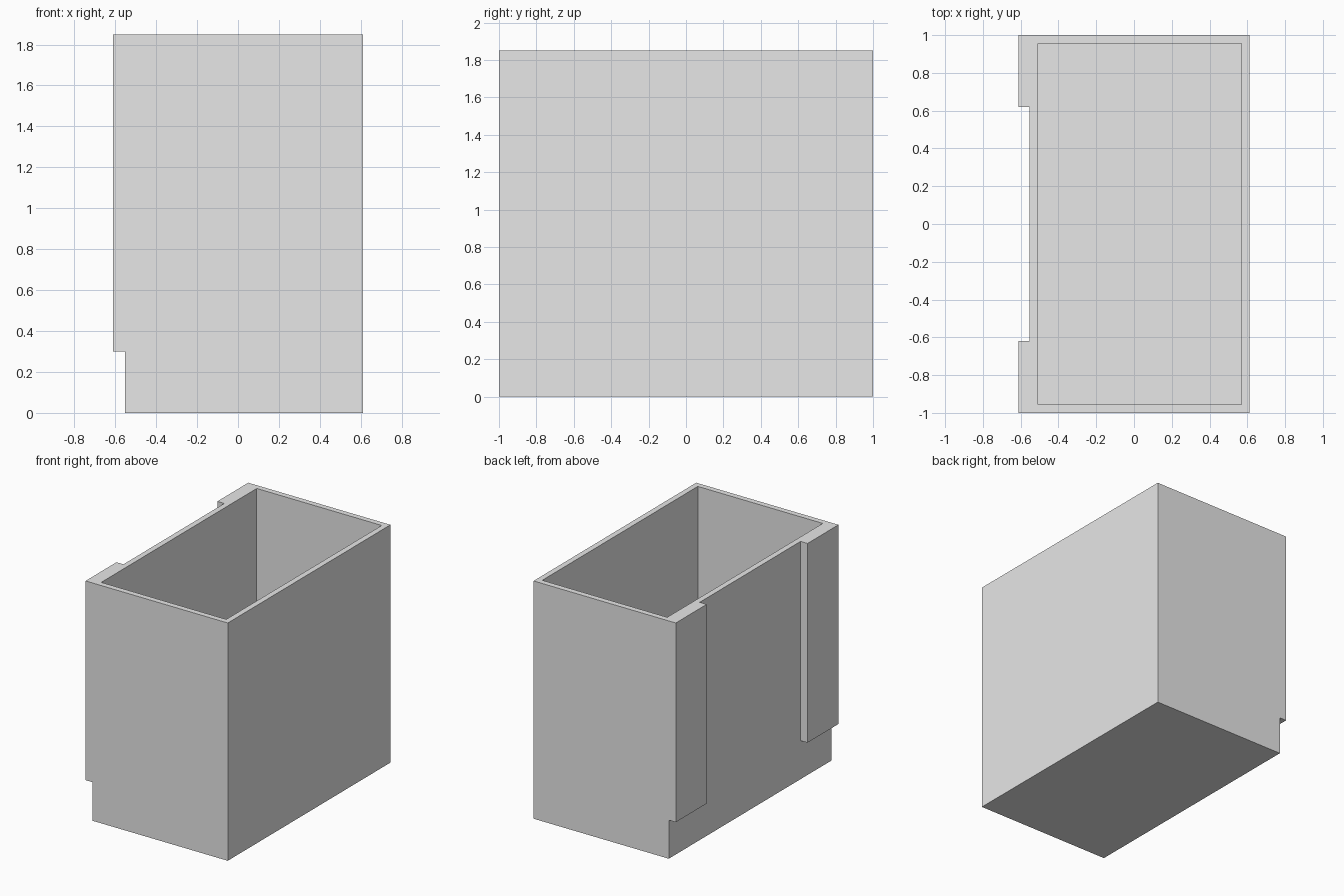
import bpy
import bmesh
from mathutils import Vector

HALF_X, HALF_Y, HEIGHT = 0.612, 1.0, 1.85
PAD_DEPTH = 0.06      # how far the corner pads stand out
PAD_EDGE = 0.62       # inner edge of each pad along y
PAD_BOTTOM = 0.3
WALL = 0.044
WALL_X = -HALF_X + PAD_DEPTH

if "Cube" in bpy.data.objects:
    bpy.data.objects.remove(bpy.data.objects["Cube"], do_unlink=True)

grey = bpy.data.materials.new("light_grey")
grey.use_nodes = True
grey.diffuse_color = (0.8, 0.8, 0.8, 1)
grey.node_tree.nodes["Principled BSDF"].inputs["Base Color"].default_value = (0.8, 0.8, 0.8, 1)


def box(bm, low, high):
    low, high = Vector(low), Vector(high)
    bmesh.ops.create_cube(bm, size=1)
    for v in bm.verts:
        v.co = (low + high) / 2 + v.co * (high - low)
    bm.normal_update()


def facing(bm, direction):
    return max(bm.faces, key=lambda f: f.normal.dot(Vector(direction)))


def finish(bm, name):
    mesh = bpy.data.meshes.new(name)
    bm.to_mesh(mesh)
    bm.free()
    mesh.materials.append(grey)
    obj = bpy.data.objects.new(name, mesh)
    bpy.context.collection.objects.link(obj)


# Open bin: inset the top for the rim, then sink it to form the floor
bm = bmesh.new()
box(bm, (WALL_X, -HALF_Y, 0), (HALF_X, HALF_Y, HEIGHT))
top = facing(bm, (0, 0, 1))
bmesh.ops.inset_region(bm, faces=[top], thickness=WALL, use_even_offset=True)
floor = bmesh.ops.extrude_discrete_faces(bm, faces=[top])["faces"][0]
bmesh.ops.translate(bm, verts=floor.verts, vec=(0, 0, WALL - HEIGHT))
bmesh.ops.recalc_face_normals(bm, faces=bm.faces)
finish(bm, "bin_body")

# Raised corner pads on the right side, open where they meet the wall
for name, y0, y1 in (("front_pad", -HALF_Y, -PAD_EDGE), ("back_pad", PAD_EDGE, HALF_Y)):
    bm = bmesh.new()
    box(bm, (-HALF_X, y0, PAD_BOTTOM), (WALL_X, y1, HEIGHT))
    bmesh.ops.delete(bm, geom=[facing(bm, (1, 0, 0))], context="FACES_ONLY")
    finish(bm, name)
